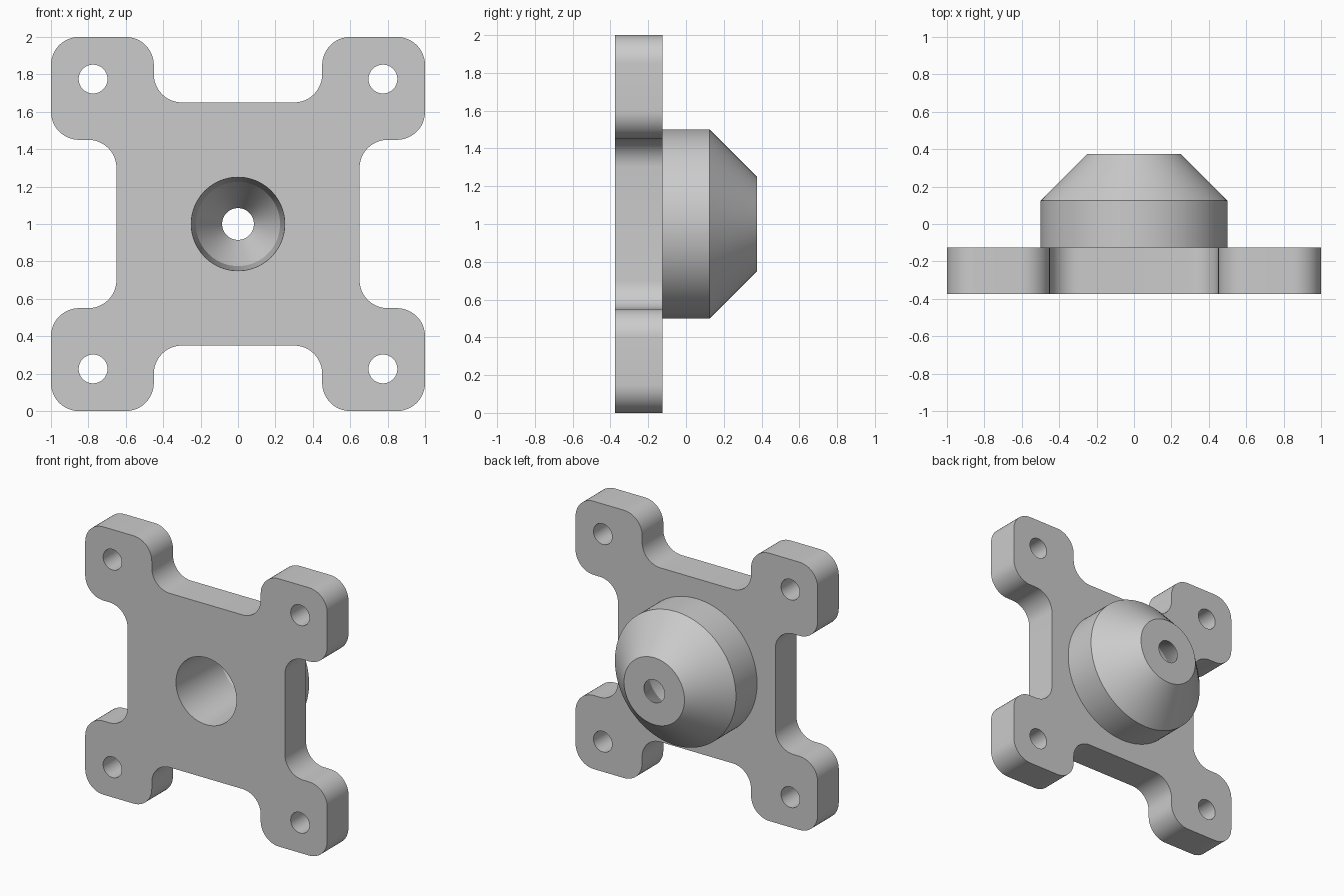
import bpy
import bmesh
from math import sin, cos, pi, radians
from mathutils import Vector

cube = bpy.data.objects.get("Cube")
if cube:
    bpy.data.objects.remove(cube, do_unlink=True)

FRONT, SEAT, SHOULDER, BACK = -0.375, -0.125, 0.125, 0.375
MID = 1.0          # height of the centre axis
SEGMENTS = 96

grey = bpy.data.materials.new("plain_grey")
grey.use_nodes = True
colour = (0.6, 0.6, 0.6, 1)
grey.diffuse_color = colour
grey.node_tree.nodes["Principled BSDF"].inputs["Base Color"].default_value = colour


def finish(name, bm):
    bmesh.ops.recalc_face_normals(bm, faces=bm.faces)
    mesh = bpy.data.meshes.new(name)
    bm.to_mesh(mesh)
    bm.free()
    mesh.materials.append(grey)
    obj = bpy.data.objects.new(name, mesh)
    bpy.context.collection.objects.link(obj)
    return obj


def rounded(corners, radius, steps=12):
    """Round every right-angled corner of a closed outline."""
    points = []
    for i, corner in enumerate(corners):
        a = (corners[i - 1] - corner).normalized() * radius
        b = (corners[(i + 1) % len(corners)] - corner).normalized() * radius
        for s in range(steps + 1):
            t = s / steps * pi / 2
            points.append(corner + a * (1 - sin(t)) + b * (1 - cos(t)))
    return points


def turned(name, profile, x=0, z=MID):
    """Closed solid turned around the y axis from (radius, y) pairs."""
    bm = bmesh.new()
    rings = [[bm.verts.new((x + r * cos(2 * pi * i / SEGMENTS), y,
                            z + r * sin(2 * pi * i / SEGMENTS)))
              for i in range(SEGMENTS)] for r, y in profile]
    for low, high in zip(rings, rings[1:]):
        for i in range(SEGMENTS):
            j = (i + 1) % SEGMENTS
            bm.faces.new((low[i], low[j], high[j], high[i]))
    bm.faces.new(rings[0])
    bm.faces.new(rings[-1])
    return finish(name, bm)


def combine(target, tool, operation):
    mod = target.modifiers.new(operation, "BOOLEAN")
    mod.operation, mod.solver, mod.object = operation, "EXACT", tool
    bpy.context.view_layer.objects.active = target
    bpy.ops.object.modifier_apply(modifier=mod.name)
    bpy.data.objects.remove(tool, do_unlink=True)


# Plate with four corner lugs: one quarter of the outline, turned four times
quarter = [Vector(p) for p in ((0.65, 0.45), (1, 0.45), (1, 1), (0.45, 1), (0.45, 0.65))]
outline = []
for k in range(4):
    c, s = round(cos(k * pi / 2)), round(sin(k * pi / 2))
    outline += [Vector((c * p.x - s * p.y, s * p.x + c * p.y)) for p in quarter]

bm = bmesh.new()
face = bm.faces.new([bm.verts.new((p.x, FRONT, MID + p.y)) for p in rounded(outline, 0.15)])
extruded = bmesh.ops.extrude_face_region(bm, geom=[face])["geom"]
bmesh.ops.translate(bm, vec=(0, SEAT - FRONT, 0),
                    verts=[v for v in extruded if isinstance(v, bmesh.types.BMVert)])
plate = finish("mounting_plate", bm)

# Boss with a tapered end, sunk slightly into the plate for a clean union
combine(plate, turned("boss", [(0.5, SEAT - 0.1), (0.5, SHOULDER), (0.25, BACK)]), "UNION")

# Tapered bore narrowing to a small outlet
combine(plate, turned("bore_cutter", [(0.251, FRONT - 0.02), (0.225, SHOULDER),
                                      (0.085, BACK - 0.005), (0.085, BACK + 0.05)]),
        "DIFFERENCE")

# Bolt holes
for x in (-0.775, 0.775):
    for z in (-0.775, 0.775):
        combine(plate, turned("bolt_cutter", [(0.077, FRONT - 0.1), (0.077, SEAT + 0.1)],
                              x, MID + z), "DIFFERENCE")

bpy.ops.object.select_all(action="DESELECT")
plate.select_set(True)
bpy.context.view_layer.objects.active = plate
bpy.ops.object.shade_smooth_by_angle(angle=radians(25))
